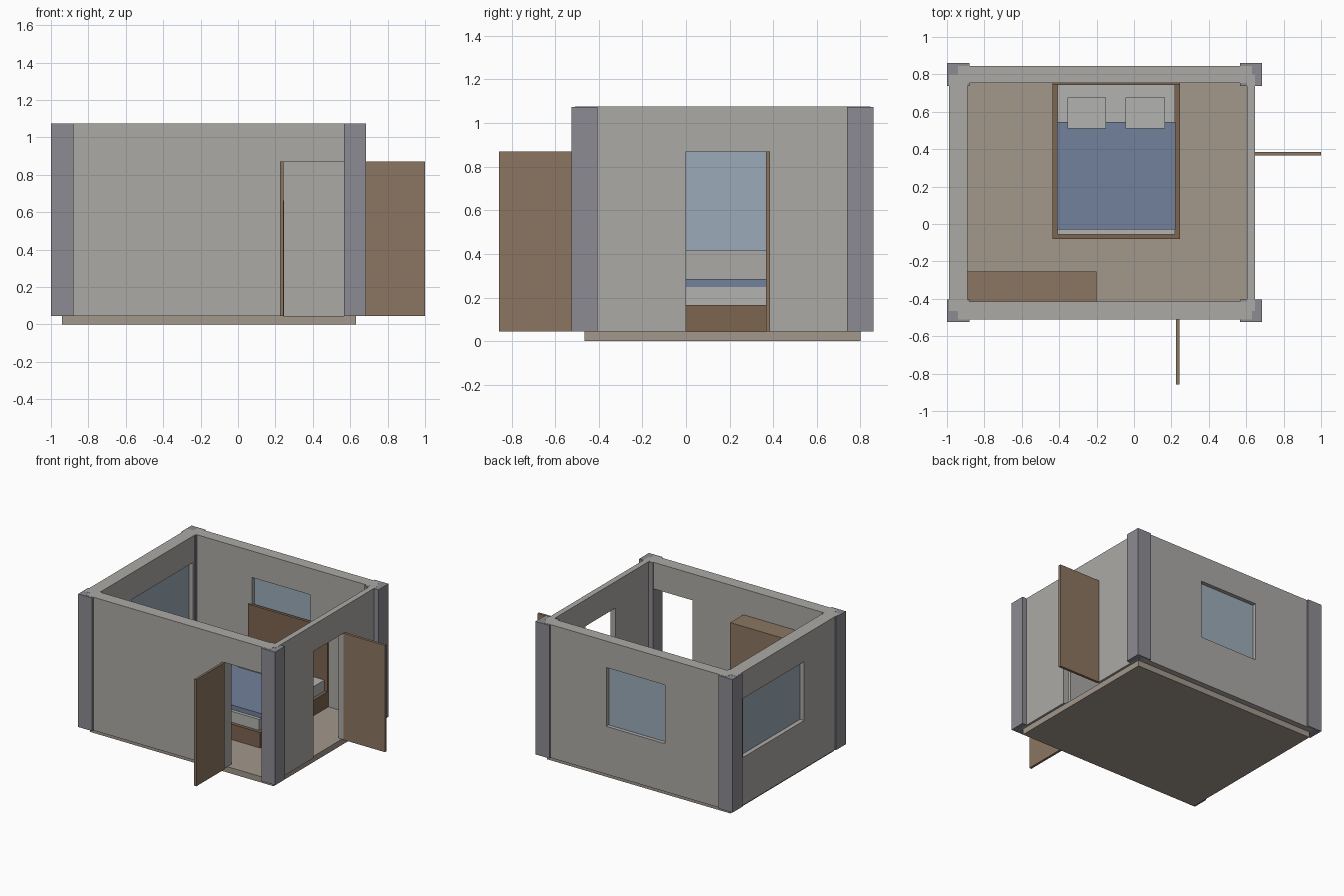
import bpy

if "Cube" in bpy.data.objects:
    bpy.data.objects.remove(bpy.data.objects["Cube"])


def material(name, r, g, b):
    m = bpy.data.materials.new(name)
    m.diffuse_color = (r, g, b, 1)
    m.use_nodes = True
    m.node_tree.nodes["Principled BSDF"].inputs["Base Color"].default_value = m.diffuse_color
    return m


WALL = material("plaster", 0.41, 0.40, 0.38)
COLUMN = material("column_grey", 0.26, 0.26, 0.29)
FLOOR = material("floor_tan", 0.36, 0.31, 0.26)
WOOD = material("wood", 0.26, 0.18, 0.12)
DARK_WOOD = material("dark_wood", 0.20, 0.13, 0.08)
GLASS = material("glass_blue", 0.33, 0.41, 0.48)
BLANKET = material("blanket_blue", 0.17, 0.22, 0.33)
LINEN = material("linen", 0.45, 0.45, 0.44)


def box(name, x, y, z, mat=None):
    """Axis-aligned box from (min, max) ranges."""
    bpy.ops.mesh.primitive_cube_add(size=1)
    o = bpy.context.object
    o.name = o.data.name = name
    for v in o.data.vertices:
        for i, (lo, hi) in enumerate((x, y, z)):
            v.co[i] = hi if v.co[i] > 0 else lo
    if mat:
        o.data.materials.append(mat)
    return o


def cut(target, x, y, z):
    """Cut a rectangular opening out of a wall."""
    cutter = box("opening_cutter", x, y, z)
    cutter.hide_render = True
    mod = target.modifiers.new("opening", "BOOLEAN")
    mod.operation, mod.solver, mod.object = "DIFFERENCE", "EXACT", cutter
    bpy.context.view_layer.objects.active = target
    bpy.ops.object.modifier_apply(modifier=mod.name)
    bpy.data.objects.remove(cutter)


BASE, TOP, HEAD, SILL = 0.045, 1.075, 0.87, 0.415
X0, X1, Y0, Y1 = -0.94, 0.63, -0.465, 0.80   # wall centre lines

# Floor slab
box("floor", (X0, X1), (Y0, Y1), (0, BASE), FLOOR)

# Walls with door and window openings
H = (BASE, TOP)
front = box("front_wall", (X0, X1), (-0.51, -0.415), H, WALL)
cut(front, (0.235, 0.57), (-0.7, -0.2), (-0.1, HEAD))
back = box("back_wall", (X0, X1), (0.755, 0.845), H, WALL)
cut(back, (-0.41, 0.09), (0.6, 1.0), (SILL, HEAD))
left = box("left_wall", (-0.99, -0.89), (Y0, Y1), H, WALL)
cut(left, (-1.2, -0.7), (-0.03, 0.72), (SILL, HEAD))
right = box("right_wall", (0.603, 0.647), (Y0, Y1), H, WALL)
cut(right, (0.4, 0.8), (0.0, 0.37), (-0.1, HEAD))

# Window panes
box("back_window_glass", (-0.41, 0.09), (0.785, 0.815), (SILL, HEAD), GLASS)
box("left_window_glass", (-0.955, -0.925), (-0.03, 0.72), (SILL, HEAD), GLASS)

# Corner columns
for side, x in (("left", (-1.0, -0.88)), ("right", (0.567, 0.685))):
    for end, y in (("front", (-0.525, -0.405)), ("back", (0.737, 0.86))):
        box(f"{end}_{side}_column", x, y, (BASE, TOP - 0.001), COLUMN)

# Doors, standing open
box("front_door", (0.225, 0.243), (-0.857, -0.51), (BASE, HEAD), WOOD)
box("side_door", (0.645, 1.0), (0.366, 0.386), (BASE, HEAD), WOOD)

# Wardrobe against the front wall
box("wardrobe", (-0.89, -0.20), (-0.415, -0.255), (BASE, 0.875), WOOD)

# Bed
box("bed_frame", (-0.435, 0.245), (-0.08, 0.752), (BASE, 0.165), DARK_WOOD)
box("headboard", (-0.435, 0.245), (0.743, 0.765), (BASE, 0.663), DARK_WOOD)
box("mattress", (-0.41, 0.22), (-0.055, 0.743), (0.16, 0.25), LINEN)
box("blanket", (-0.413, 0.223), (-0.03, 0.545), (0.248, 0.285), BLANKET)
for i, x in enumerate(((-0.355, -0.15), (-0.045, 0.165))):
    box(f"pillow_{i + 1}", x, (0.51, 0.675), (0.248, 0.31), LINEN)
